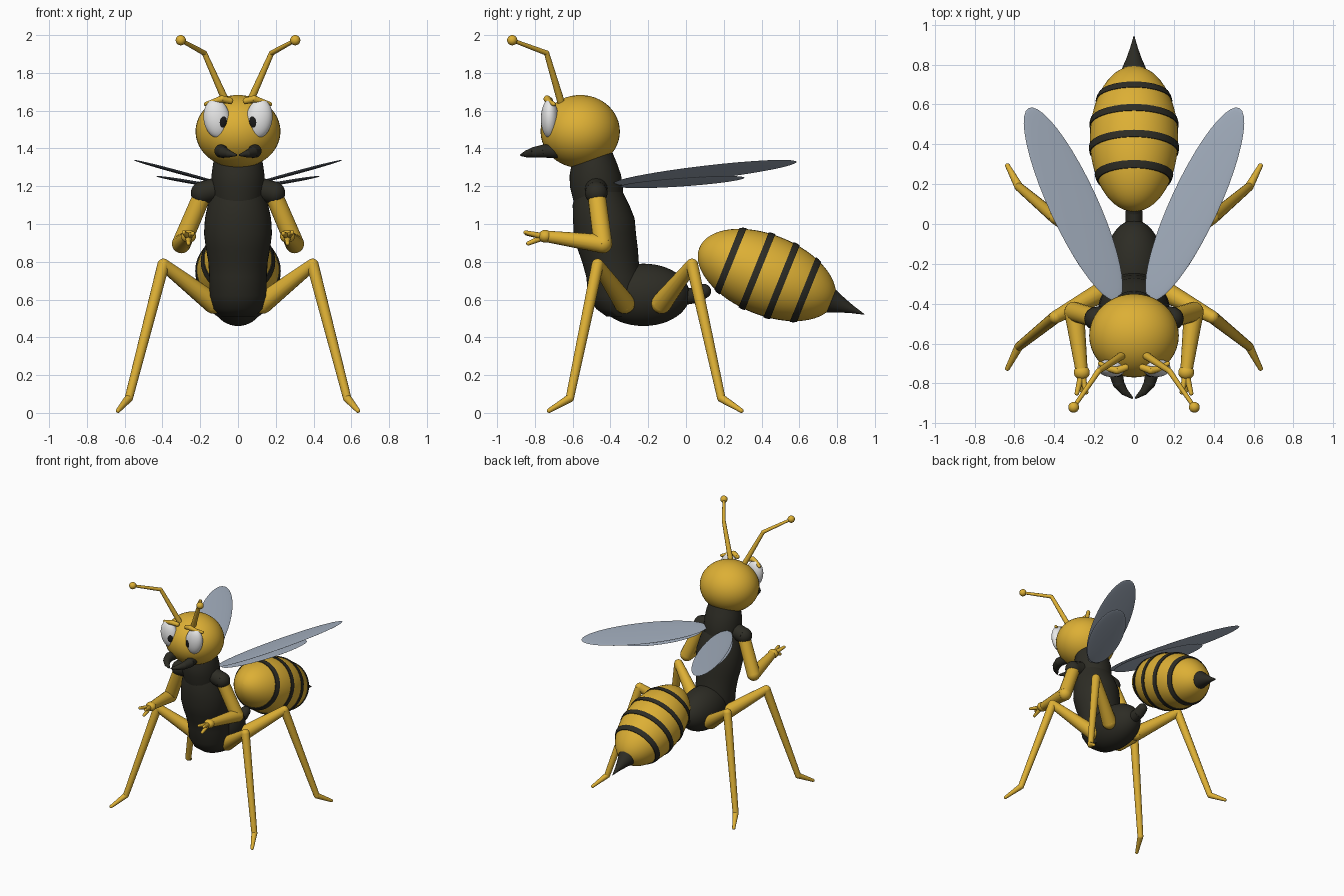
import bpy, bmesh, math
from mathutils import Vector, Matrix

if "Cube" in bpy.data.objects:
    bpy.data.objects.remove(bpy.data.objects["Cube"])


def material(name, rgb):
    m = bpy.data.materials.new(name)
    m.diffuse_color = (*rgb, 1)
    m.use_nodes = True
    m.node_tree.nodes["Principled BSDF"].inputs["Base Color"].default_value = m.diffuse_color
    return m


YELLOW = material("honey_yellow", (0.72, 0.43, 0.035))
BLACK = material("soft_black", (0.026, 0.025, 0.018))
WHITE = material("eye_white", (0.8, 0.8, 0.8))
PUPIL = material("pupil_black", (0.01, 0.01, 0.01))
WING = material("wing_grey", (0.37, 0.43, 0.52))


def finish(name, bm, mat, matrix=Matrix()):
    bmesh.ops.recalc_face_normals(bm, faces=bm.faces)
    me = bpy.data.meshes.new(name)
    bm.to_mesh(me)
    bm.free()
    me.materials.append(mat)
    me.polygons.foreach_set("use_smooth", [True] * len(me.polygons))
    me.set_sharp_from_angle(angle=math.radians(40))
    ob = bpy.data.objects.new(name, me)
    ob.matrix_world = matrix
    bpy.context.collection.objects.link(ob)
    return ob


def ball(name, center, radii, mat, rot=Matrix()):
    """Ellipsoid with its own rotation."""
    bm = bmesh.new()
    bmesh.ops.create_uvsphere(bm, u_segments=40, v_segments=24, radius=1)
    bm.transform(Matrix.Translation(center) @ rot @ Matrix.Diagonal((*radii, 1)))
    return finish(name, bm, mat)


def limb(name, points, radii, mat):
    """Chain of tapered segments with rounded joints."""
    bm = bmesh.new()
    pts = [Vector(p) for p in points]
    for p, r in zip(pts, radii):
        bmesh.ops.create_uvsphere(bm, u_segments=16, v_segments=10, radius=r,
                                  matrix=Matrix.Translation(p))
    for a, b, ra, rb in zip(pts, pts[1:], radii, radii[1:]):
        d = b - a
        m = Matrix.Translation((a + b) / 2) @ d.to_track_quat('Z', 'Y').to_matrix().to_4x4()
        bmesh.ops.create_cone(bm, cap_ends=True, segments=16, radius1=ra, radius2=rb,
                              depth=d.length, matrix=m)
    return finish(name, bm, mat)


def loft(name, rings, mat, matrix=Matrix(), n=40):
    """Stack of ellipses (y, z, rx, ry) along z, capped at both ends."""
    bm = bmesh.new()
    loops = []
    for y, z, rx, ry in rings:
        loops.append([bm.verts.new((rx * math.cos(2 * math.pi * i / n),
                                    y + ry * math.sin(2 * math.pi * i / n), z))
                      for i in range(n)])
    for a, b in zip(loops, loops[1:]):
        for i in range(n):
            j = (i + 1) % n
            bm.faces.new((a[i], a[j], b[j], b[i]))
    bm.faces.new(loops[0])
    bm.faces.new(loops[-1])
    return finish(name, bm, mat, matrix)


# Head
ball("head", (0, -0.56, 1.49), (0.225, 0.21, 0.193), YELLOW)

# Torso: neck, chest and the hip bulges
loft("neck", [(-0.49, 1.38, 0.115, 0.10), (-0.485, 1.32, 0.132, 0.12),
              (-0.48, 1.26, 0.14, 0.136), (-0.475, 1.20, 0.14, 0.14),
              (-0.46, 1.10, 0.13, 0.13)], BLACK)
loft("chest", [(-0.46, 1.17, 0.138, 0.125), (-0.45, 1.10, 0.16, 0.15),
               (-0.435, 1.03, 0.175, 0.163), (-0.43, 0.95, 0.18, 0.165),
               (-0.415, 0.87, 0.17, 0.16), (-0.40, 0.80, 0.157, 0.15),
               (-0.38, 0.72, 0.152, 0.148), (-0.37, 0.62, 0.15, 0.148),
               (-0.35, 0.55, 0.13, 0.125), (-0.33, 0.51, 0.09, 0.09)], BLACK)
ball("hips", (0, -0.225, 0.625), (0.15, 0.245, 0.165), BLACK)
limb("waist", [(0, -0.03, 0.61), (0, 0.06, 0.625), (0, 0.095, 0.645)],
     [0.042, 0.042, 0.038], BLACK)

# Striped abdomen, built along a tilted axis
TILT = Matrix.Translation((0, 0.428, 0.73)) @ Matrix.Rotation(math.radians(-112), 4, 'X')
HALF = 0.385


def girth(t):
    return math.sqrt(max(0, 1 - (t / HALF) ** 2))


angles = [math.pi * (k + 0.1) / 32.2 for k in range(33)]
loft("abdomen", [(0, -HALF * math.cos(a), 0.222 * math.sin(a), 0.213 * math.sin(a))
                 for a in angles], YELLOW, TILT)
for c in (-0.21, -0.057, 0.085, 0.223):
    rings = []
    for t, grow in ((-0.018, -0.02), (-0.018, 0.005), (0, 0.007), (0.018, 0.005), (0.018, -0.02)):
        g = girth(c + t)
        rings.append((0, c + t, 0.222 * g + grow, 0.213 * g + grow))
    loft("abdomen_stripe", rings, BLACK, TILT)
loft("stinger", [(0, t, r, r) for t, r in ((0.33, 0.085), (0.37, 0.064), (0.43, 0.04),
                                          (0.49, 0.02), (0.556, 0.002))], BLACK, TILT, 24)

# Paired parts
for s, side in ((1, "left"), (-1, "right")):
    def P(x, y, z):
        return (s * x, y, z)

    # Eyes and brows
    lean = Matrix.Rotation(s * math.radians(9), 4, 'Y')
    ball("eye_" + side, P(0.112, -0.722, 1.557), (0.07, 0.046, 0.104), WHITE, lean)
    ball("pupil_" + side, P(0.085, -0.752, 1.542), (0.026, 0.016, 0.036), PUPIL)
    limb("brow_" + side, [P(0.17, -0.70, 1.635), P(0.13, -0.725, 1.648),
                          P(0.085, -0.735, 1.662), P(0.042, -0.72, 1.652)],
         [0.011, 0.014, 0.019, 0.017], YELLOW)

    # Antenna
    limb("antenna_" + side, [P(0.06, -0.66, 1.64), P(0.178, -0.738, 1.905),
                             P(0.303, -0.92, 1.973)], [0.02, 0.014, 0.01], YELLOW)
    ball("antenna_tip_" + side, P(0.303, -0.92, 1.973), (0.027,) * 3, YELLOW)

    # Mandible
    limb("mandible_" + side, [P(0.075, -0.66, 1.385), P(0.09, -0.75, 1.386),
                              P(0.078, -0.80, 1.38), P(0.05, -0.84, 1.372),
                              P(0.01, -0.872, 1.365)],
         [0.036, 0.035, 0.029, 0.02, 0.006], BLACK)

    # Arm with hand
    limb("shoulder_" + side, [P(0.1, -0.475, 1.19), P(0.19, -0.475, 1.165)],
         [0.06, 0.06], BLACK)
    limb("arm_" + side, [P(0.195, -0.472, 1.14), P(0.30, -0.44, 0.895),
                         P(0.262, -0.745, 0.935)], [0.048, 0.05, 0.03], YELLOW)
    ball("hand_" + side, P(0.262, -0.745, 0.935), (0.04, 0.036, 0.034), YELLOW)
    for tip in ((0.287, -0.85, 0.955), (0.24, -0.845, 0.95), (0.262, -0.835, 0.897)):
        limb("finger_" + side, [P(0.262, -0.75, 0.933), P(*tip)], [0.018, 0.011], YELLOW)

    # Legs, front and rear
    for where, hip, knee, ankle, toe in (("front", -0.325, -0.468, -0.615, -0.725),
                                         ("rear", -0.13, 0.032, 0.187, 0.293)):
        limb(where + "_leg_" + side,
             [P(0.13, hip, 0.58), P(0.395, knee, 0.785), P(0.578, ankle, 0.078),
              P(0.635, toe, 0.012)], [0.055, 0.032, 0.022, 0.012], YELLOW)

    # Wings: thin tilted blades
    for name, center, length, width, rise in (
            ("upper_wing_", (0.305, 0.10, 1.272), 0.535, 0.125, 0.27),
            ("lower_wing_", (0.25, -0.02, 1.222), 0.36, 0.115, 0.17)):
        u = Vector((0.42, 0.907, 0.42 * rise)).normalized()
        v = Vector((0.907, -0.42, 0.907 * rise))
        v = (v - u * v.dot(u)).normalized()
        w = u.cross(v)
        frame = Matrix((u, v, w)).transposed().to_4x4()
        wing = ball(name + side, center, (length, width, 0.009), WING, frame)
        if s < 0:
            wing.data.transform(Matrix.Diagonal((-1, 1, 1, 1)))
            wing.data.flip_normals()
